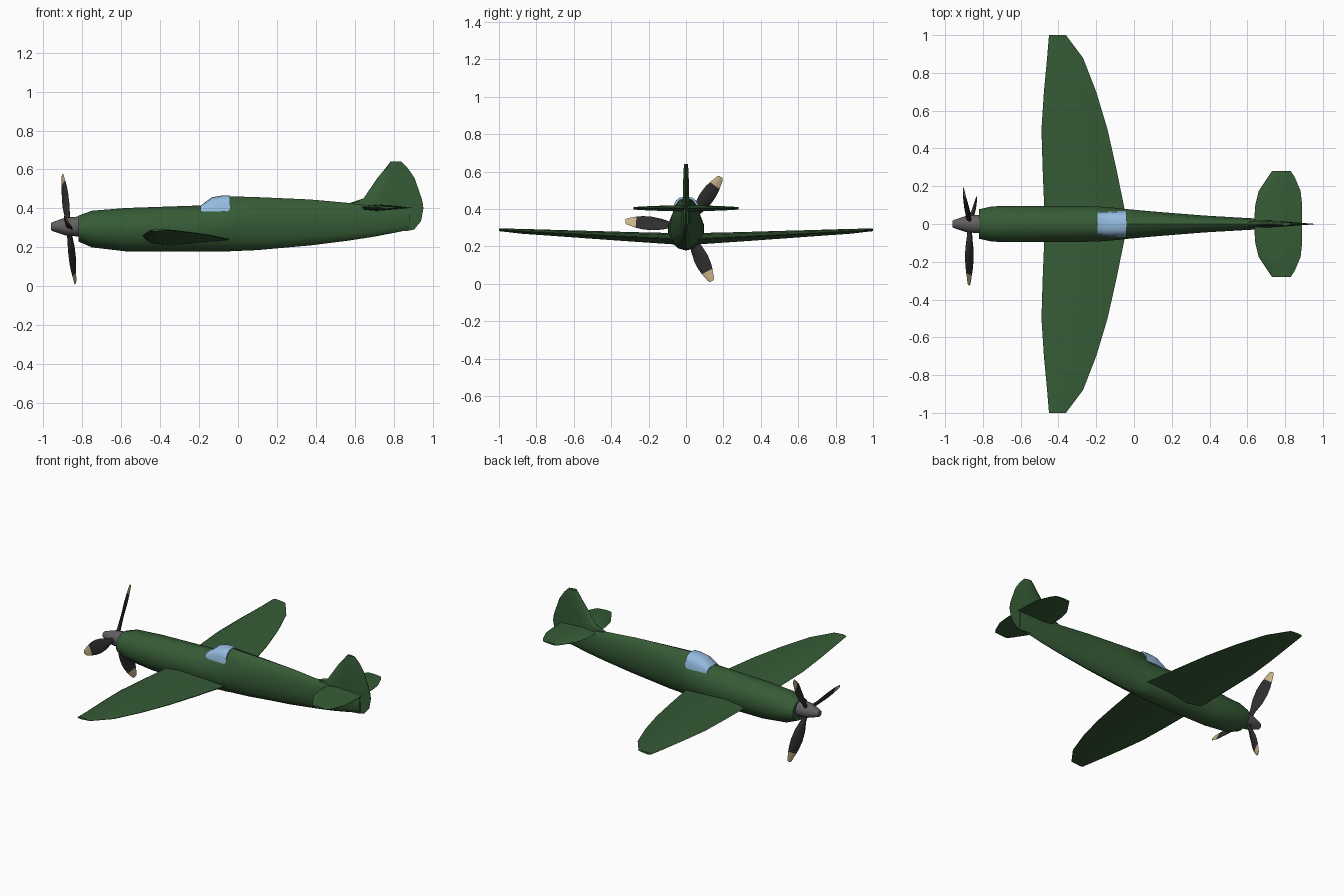
import bpy, bmesh, math
from mathutils import Matrix, Vector

if "Cube" in bpy.data.objects:
    bpy.data.objects.remove(bpy.data.objects["Cube"])


def mat(name, r, g, b):
    m = bpy.data.materials.new(name)
    m.diffuse_color = (r, g, b, 1)
    m.use_nodes = True
    m.node_tree.nodes["Principled BSDF"].inputs["Base Color"].default_value = m.diffuse_color
    return m


GREEN = mat("dark_green_paint", 0.037, 0.105, 0.037)
GLASS = mat("light_blue_glass", 0.30, 0.50, 0.74)
GREY = mat("spinner_grey", 0.125, 0.115, 0.12)
BLACK = mat("blade_black", 0.03, 0.028, 0.03)
TAN = mat("blade_tip_tan", 0.58, 0.46, 0.24)


def loft(name, rings, mats, rule=None, matrix=None, angle=40):
    """Skin a list of equal-length closed rings, cap both ends, shade by angle."""
    bm = bmesh.new()
    vs = [[bm.verts.new(p) for p in ring] for ring in rings]
    n = len(vs[0])
    for a, b in zip(vs, vs[1:]):
        for i in range(n):
            bm.faces.new((a[i], a[(i + 1) % n], b[(i + 1) % n], b[i]))
    bm.faces.new(vs[0])
    bm.faces.new(vs[-1])
    bmesh.ops.recalc_face_normals(bm, faces=bm.faces)
    if rule:
        for f in bm.faces:
            f.material_index = rule(f.calc_center_median())
    if matrix:
        bm.transform(matrix)
    me = bpy.data.meshes.new(name)
    bm.to_mesh(me)
    bm.free()
    for m in mats:
        me.materials.append(m)
    ob = bpy.data.objects.new(name, me)
    bpy.context.collection.objects.link(ob)
    bpy.ops.object.select_all(action='DESELECT')
    ob.select_set(True)
    bpy.context.view_layer.objects.active = ob
    bpy.ops.object.shade_smooth_by_angle(angle=math.radians(angle))
    return ob


def oval(x, zb, zt, w, n=14):
    c, h = (zb + zt) / 2, (zt - zb) / 2
    return [(x, w * math.sin(2 * math.pi * i / n), c + h * math.cos(2 * math.pi * i / n))
            for i in range(n)]


# airfoil: (fraction of chord, fraction of thickness from the middle)
FOIL = [(0, 0), (0.06, 0.3), (0.3, 0.5), (0.65, 0.33), (1, 0.03),
        (1, -0.06), (0.65, -0.28), (0.3, -0.5), (0.06, -0.33)]


def foil(le, te, thick):
    return [(le + u * (te - le), v * thick) for u, v in FOIL]


def mirrored(stations):
    return [(-s[0],) + s[1:] for s in reversed(stations) if s[0] > 0] + stations


# fuselage: x, bottom, top, half width
body = [(-0.82, 0.23, 0.363, 0.08), (-0.75, 0.20, 0.388, 0.096), (-0.58, 0.18, 0.402, 0.099),
        (-0.2, 0.178, 0.415, 0.096), (-0.065, 0.18, 0.42, 0.085), (-0.04, 0.18, 0.462, 0.081),
        (0.1, 0.186, 0.458, 0.068), (0.37, 0.21, 0.446, 0.046), (0.57, 0.235, 0.428, 0.034),
        (0.7, 0.255, 0.43, 0.027), (0.88, 0.29, 0.42, 0.014)]
loft("fuselage", [oval(*s) for s in body], [GREEN])

# wing: y, leading x, trailing x, middle z, thickness
wing = [(0, -0.475, -0.035, 0.238, 0.064), (0.08, -0.475, -0.05, 0.242, 0.06),
        (0.3, -0.484, -0.095, 0.252, 0.05), (0.5, -0.49, -0.14, 0.262, 0.042),
        (0.7, -0.477, -0.2, 0.272, 0.033), (0.88, -0.46, -0.27, 0.281, 0.026),
        (1.0, -0.45, -0.36, 0.289, 0.014)]
loft("wing", [[(x, y, z + d) for x, d in foil(a, b, t)] for y, a, b, z, t in mirrored(wing)],
     [GREEN])

# tailplane: y, leading x, trailing x, thickness
tail = [(0, 0.635, 0.89, 0.034), (0.1, 0.642, 0.89, 0.03), (0.175, 0.66, 0.882, 0.025),
        (0.25, 0.71, 0.85, 0.018), (0.28, 0.73, 0.83, 0.012)]
loft("tailplane", [[(x, y, 0.404 + d) for x, d in foil(a, b, t)] for y, a, b, t in mirrored(tail)],
     [GREEN])

# fin and rudder: z, leading x, trailing x, thickness
fin = [(0.283, 0.78, 0.865, 0.02), (0.292, 0.7, 0.905, 0.026), (0.335, 0.62, 0.94, 0.03),
       (0.40, 0.57, 0.952, 0.034), (0.428, 0.575, 0.949, 0.036), (0.452, 0.645, 0.943, 0.035),
       (0.555, 0.715, 0.907, 0.03), (0.61, 0.76, 0.87, 0.026), (0.642, 0.785, 0.838, 0.02)]
loft("fin_and_rudder", [[(x, d, z) for x, d in foil(a, b, t)] for z, a, b, t in fin], [GREEN])

# canopy: x, top, half width, as squarish arches standing on the fuselage
canopy = [(-0.192, 0.414, 0.06), (-0.135, 0.457, 0.065), (-0.085, 0.466, 0.068),
          (-0.04, 0.466, 0.068)]
arches = []
for x, zt, w in canopy:
    ring = []
    for i in range(9):
        t = math.pi * i / 8
        c, s = math.cos(t), max(math.sin(t), 0)
        ring.append((x, w * math.copysign(abs(c) ** 0.75, c), 0.383 + (zt - 0.383) * s ** 0.75))
    arches.append(ring)
loft("canopy", arches, [GLASS])

# spinner: x, radius
spin = [(-0.96, 0.018), (-0.95, 0.024), (-0.885, 0.046), (-0.81, 0.052)]
loft("spinner", [oval(x, 0.307 - r, 0.307 + r, r, 10) for x, r in spin], [GREY])

# propeller blades: radius, half chord, thickness, twist in degrees
blade = [(0.02, 0.014, 0.026, 45), (0.07, 0.018, 0.022, 38), (0.13, 0.036, 0.018, 30),
         (0.19, 0.043, 0.014, 25), (0.235, 0.04, 0.011, 22), (0.268, 0.033, 0.009, 20),
         (0.315, 0.019, 0.006, 18), (0.325, 0.012, 0.004, 18)]
for k in range(3):
    rings = []
    for r, c, t, tw in blade:
        turn = Matrix.Rotation(math.radians(tw), 3, 'Z')
        rings.append([turn @ Vector((t / 2 * math.sin(a), c * math.cos(a), r))
                      for a in (2 * math.pi * i / 8 for i in range(8))])
    place = (Matrix.Translation((-0.87, 0, 0.307)) @ Matrix.Rotation(-0.12, 4, 'Y')
             @ Matrix.Rotation(math.radians(-35 + 120 * k), 4, 'X'))
    loft("propeller_blade_%d" % (k + 1), rings, [BLACK, TAN],
         lambda p: 1 if p.z > 0.27 else 0, place, 50)
